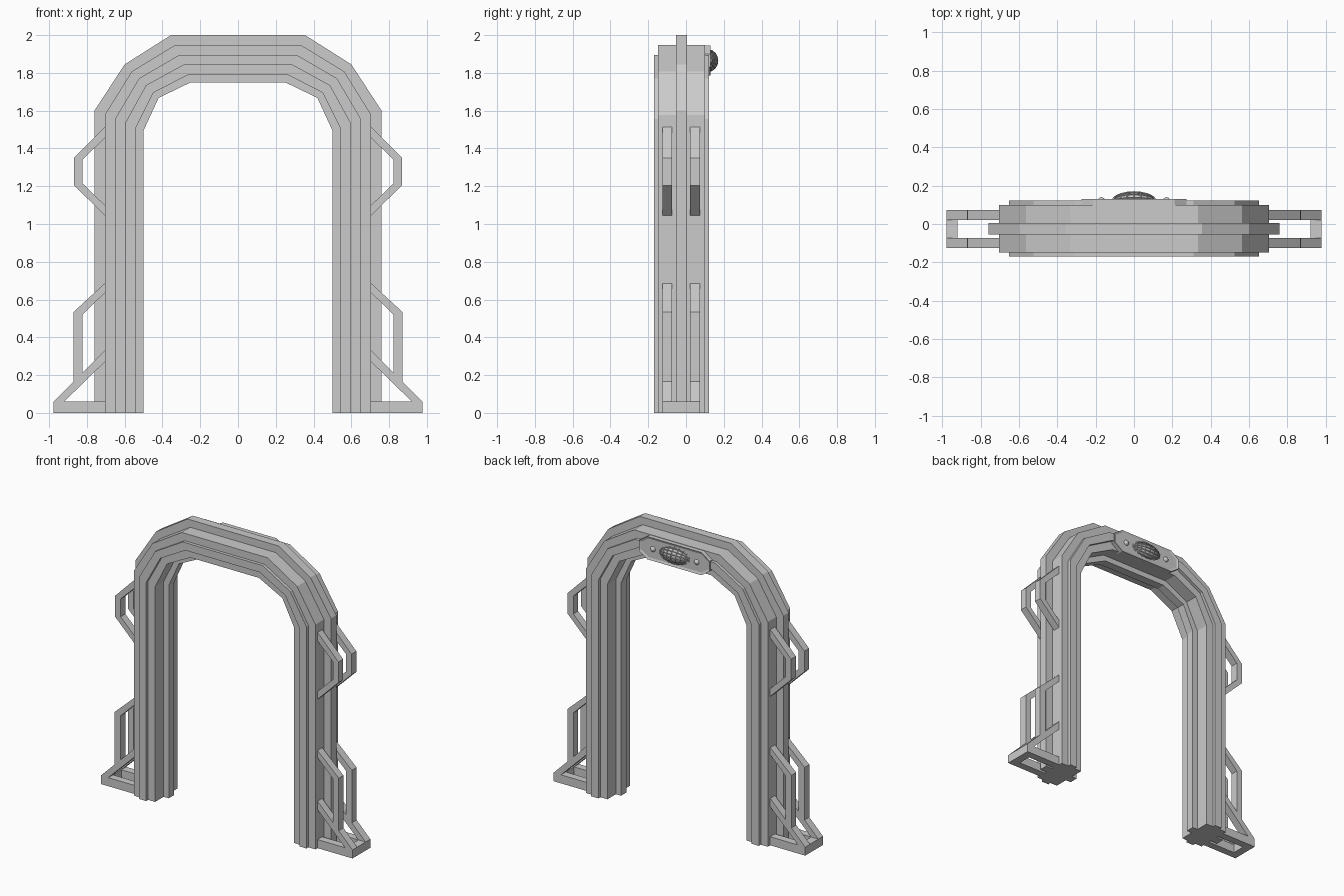
import bpy, bmesh
from mathutils import Matrix, Vector

cube = bpy.data.objects.get("Cube")
if cube:
    bpy.data.objects.remove(cube, do_unlink=True)

grey = bpy.data.materials.new("plain grey")
grey.use_nodes = True
GREY = (0.6, 0.6, 0.6, 1)
grey.diffuse_color = GREY
grey.node_tree.nodes["Principled BSDF"].inputs["Base Color"].default_value = GREY


def finish(bm, name):
    bmesh.ops.recalc_face_normals(bm, faces=bm.faces)
    mesh = bpy.data.meshes.new(name)
    bm.to_mesh(mesh)
    bm.free()
    mesh.materials.append(grey)
    obj = bpy.data.objects.new(name, mesh)
    bpy.context.collection.objects.link(obj)
    return obj


def add_prism(bm, outline, y0, y1):
    """Extrude an (x, z) outline from y0 to y1; returns the face at y1."""
    rings = [[bm.verts.new((x, y, z)) for x, z in outline] for y in (y0, y1)]
    n = len(outline)
    for i in range(n):
        j = (i + 1) % n
        bm.faces.new((rings[0][i], rings[0][j], rings[1][j], rings[1][i]))
    bm.faces.new(rings[0])
    return bm.faces.new(rings[1])


def mirrored(name, parts):
    """Build prisms on the +x side and copy them to -x."""
    bm = bmesh.new()
    for outline, y0, y1 in parts:
        for side in (1, -1):
            add_prism(bm, [(side * x, z) for x, z in outline], y0, y1)
    return finish(bm, name)


# Arch: stepped section swept along a faceted path
MID_Y = -0.024
outer = [(.76, 0), (.76, 1.60), (.60, 1.845), (.355, 2.0)]
inner = [(.50, 0), (.50, 1.495), (.42, 1.668), (.25, 1.75)]
outer += [(-x, z) for x, z in reversed(outer)]
inner += [(-x, z) for x, z in reversed(inner)]

steps = [0, .21, .42, .635, .846, 1]
depths = [.03, .124, .146, .124, .03]
half = []
for a, b, d in zip(steps, steps[1:], depths):
    half += [(a, d), (b, d)]
section = half + [(t, -d) for t, d in reversed(half)]

bm = bmesh.new()
rings = []
for o, i in zip(outer, inner):
    o, i = Vector(o), Vector(i)
    ring = []
    for t, d in section:
        p = o.lerp(i, t)
        ring.append(bm.verts.new((p.x, MID_Y + d, p.y)))
    rings.append(ring)
n = len(section)
for r0, r1 in zip(rings, rings[1:]):
    for k in range(n):
        m = (k + 1) % n
        bm.faces.new((r0[k], r0[m], r1[m], r1[k]))
bm.faces.new(rings[0])
bm.faces.new(rings[-1])
finish(bm, "arch_frame")

# Side handles, in front and back pairs
ROWS = [(-.125, -.073), (.02, .073)]
upper = [(.69, 1.53), (.868, 1.35), (.868, 1.205), (.69, 1.03),
         (.69, 1.085), (.824, 1.215), (.824, 1.34), (.69, 1.47)]
mirrored("upper_handles", [(upper, a, b) for a, b in ROWS])

lower = [(.69, .70), (.87, .535), (.87, .165), (.824, .21), (.824, .52), (.69, .65)]
mirrored("lower_handles", [(lower, a, b) for a, b in ROWS])

# Feet: slanted struts, ground bars and an outer crossbar
strut = [(.69, .345), (.977, .06), (.92, .06), (.69, .285)]
bar = [(.69, 0), (.92, 0), (.92, .06), (.69, .06)]
cross = [(.92, 0), (.977, 0), (.977, .06), (.92, .06)]
mirrored("foot_struts", [(strut, a, b) for a, b in ROWS])
mirrored("foot_bars", [(bar, a, b) for a, b in ROWS])
mirrored("foot_crossbars", [(cross, ROWS[0][0], ROWS[1][1])])

# Lamp plate on the back, with a shallow recessed panel
LAMP_Z = 1.865
octagon = [(-.21, .08), (.21, .08), (.275, .035), (.275, -.035),
           (.21, -.08), (-.21, -.08), (-.275, -.035), (-.275, .035)]
bm = bmesh.new()
face = add_prism(bm, [(x, z + LAMP_Z) for x, z in octagon], .08, .13)
bmesh.ops.recalc_face_normals(bm, faces=bm.faces)
bmesh.ops.inset_region(bm, faces=[face], thickness=.016)
bmesh.ops.translate(bm, verts=face.verts, vec=(0, -.006, 0))
finish(bm, "lamp_plate")


def ellipsoid(name, x, radii, segments, rings):
    bm = bmesh.new()
    bmesh.ops.create_uvsphere(bm, u_segments=segments, v_segments=rings, radius=1)
    place = (Matrix.Translation((x, .118, LAMP_Z)) @ Matrix.Diagonal((*radii, 1))
             @ Matrix.Rotation(1.5708, 4, "Y"))
    bm.transform(place)
    for f in bm.faces:
        f.smooth = True
    return finish(bm, name)


# Lamp dome under a thin cage, flanked by two studs
ellipsoid("lamp_dome", 0, (.108, .046, .052), 24, 14)
cage = ellipsoid("lamp_cage", 0, (.115, .05, .057), 16, 10)
for f in cage.data.polygons:
    f.use_smooth = False
wire = cage.modifiers.new("cage", "WIREFRAME")
wire.thickness = .006
for side, name in ((1, "left_stud"), (-1, "right_stud")):
    ellipsoid(name, side * .17, (.02, .022, .02), 16, 8)
